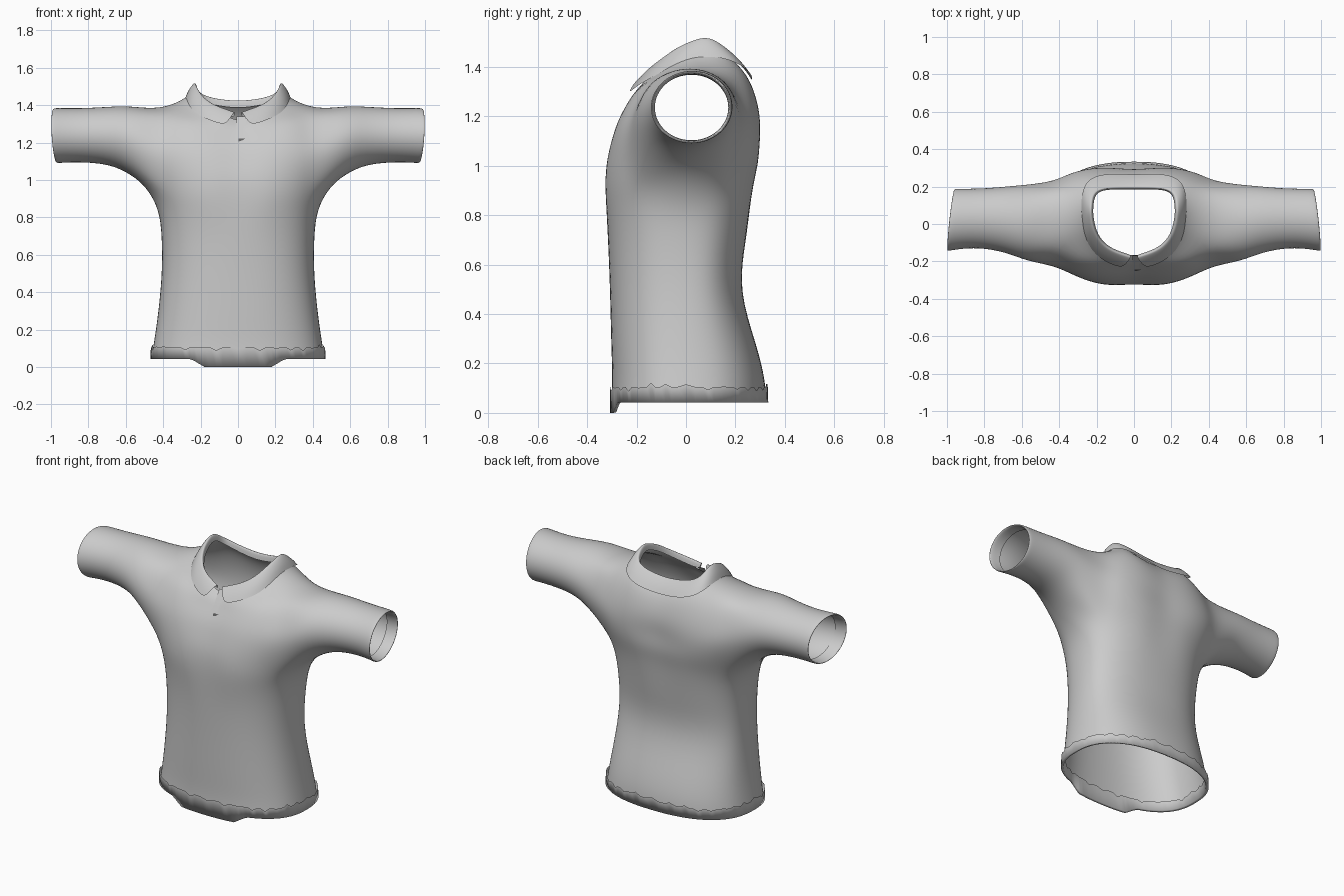
import bpy, bmesh, math, random
from mathutils import Vector as V

if "Cube" in bpy.data.objects:
    bpy.data.objects.remove(bpy.data.objects["Cube"])

random.seed(4)
N = 12  # columns from centre front (0) to centre back (12)


def material(name, c):
    m = bpy.data.materials.new(name)
    m.diffuse_color = (c, c, c, 1)
    m.use_nodes = True
    m.node_tree.nodes["Principled BSDF"].inputs["Base Color"].default_value = m.diffuse_color
    return m


fabric = material("grey_fabric", 0.6)
dark = material("dark_grey_button", 0.12)


def make(name, verts, faces, mat, mirror=False, subsurf=0):
    me = bpy.data.meshes.new(name)
    me.from_pydata([tuple(v) for v in verts], [], faces)
    bm = bmesh.new()
    bm.from_mesh(me)
    bmesh.ops.recalc_face_normals(bm, faces=bm.faces)
    bm.to_mesh(me)
    bm.free()
    me.materials.append(mat)
    ob = bpy.data.objects.new(name, me)
    bpy.context.collection.objects.link(ob)
    if mirror:
        mod = ob.modifiers.new("mirror", 'MIRROR')
        mod.use_clip = True
        mod.merge_threshold = 0.002
    if subsurf:
        mod = ob.modifiers.new("smooth", 'SUBSURF')
        mod.levels = mod.render_levels = subsurf
    for p in me.polygons:
        p.use_smooth = True
    return ob


def grid_faces(rows, cols, closed=False):
    return [(r * cols + c, r * cols + (c + 1) % cols,
             (r + 1) * cols + (c + 1) % cols, (r + 1) * cols + c)
            for r in range(rows - 1) for c in range(cols if closed else cols - 1)]


def torso_point(t, z, w, front, back):
    """Rounded cross-section point; t runs from 0 (front) to pi (back)."""
    s, c = math.sin(t), math.cos(t)
    x = w * math.copysign(abs(s) ** 0.85, s) if abs(s) > 1e-6 else 0
    return V((x, (-front if c > 0 else back) * abs(c) ** 0.8, z))


# --- torso rows: height, half width, front depth, back depth
levels = [(.06, .465, .303, .327), (.14, .452, .30, .322), (.27, .432, .305, .29),
          (.5, .408, .31, .212), (.7, .41, .318, .245), (.84, .425, .335, .268),
          (.93, .455, .343, .285)]
rows = [[torso_point(math.pi * c / N, *lv) for c in range(N + 1)] for lv in levels]
for i, k in ((-1, 1.0), (-2, 0.6)):
    rows[i][0].y += .022 * k          # shallow dip at centre front
    rows[i][N].y -= .015 * k          # and along the spine
for c, dx, dz in ((5, .02, .02), (6, .04, .03), (7, .02, .02)):
    rows[-1][c] += V((dx, 0, dz))     # underarm flare

# --- upper rows: chest beside the armholes, shoulder, collar seam, neckline
chest_front = [(0, -.288, 1.11), (.11, -.298, 1.12), (.22, -.293, 1.14), (.33, -.268, 1.15), (.43, -.228, 1.16)]
chest_back = [(.43, .235, 1.15), (.34, .28, 1.13), (.22, .303, 1.11), (.11, .298, 1.10), (0, .285, 1.10)]
shoulder = [(0, -.228, 1.24), (.10, -.228, 1.26), (.20, -.218, 1.29), (.30, -.19, 1.325), (.39, -.13, 1.345),
            (.41, -.05, 1.37), (.42, .04, 1.377), (.41, .12, 1.368), (.39, .185, 1.34), (.31, .25, 1.31),
            (.20, .285, 1.28), (.10, .29, 1.26), (0, .285, 1.25)]
seam = [(0, -.2, 1.285), (.07, -.212, 1.295), (.15, -.19, 1.32), (.21, -.14, 1.35), (.25, -.07, 1.39),
        (.262, 0, 1.425), (.268, .07, 1.44), (.268, .13, 1.438), (.258, .19, 1.42), (.225, .235, 1.39),
        (.16, .255, 1.365), (.08, .255, 1.35), (0, .25, 1.345)]
neck = [(0, -.165, 1.315), (.05, -.165, 1.335), (.12, -.14, 1.38), (.18, -.09, 1.42), (.21, -.03, 1.465),
        (.222, .03, 1.49), (.225, .07, 1.503), (.222, .11, 1.495), (.215, .15, 1.465), (.19, .18, 1.44),
        (.13, .19, 1.42), (.065, .19, 1.41), (0, .19, 1.405)]
shoulder, seam, neck = ([V(p) for p in r] for r in (shoulder, seam, neck))
chest = [V(p) for p in chest_front] + [None] * 3 + [V(p) for p in chest_back]


def between(a, b, bulge):
    """Row halfway between two rows, pushed outward; armhole columns stay empty."""
    return [None if p is None or q is None else
            (p + q) / 2 + V((0, math.copysign(bulge, p.y), 0)) for p, q in zip(a, b)]


r1 = len(rows) - 1
rows += [between(rows[-1], chest, .01), chest, between(chest, shoulder, .008), shoulder, seam, neck]
r2 = r1 + 4
verts, index = [], {}
for r, row in enumerate(rows):
    for c, p in enumerate(row):
        if p is not None:
            index[r, c] = len(verts)
            verts.append(p)
faces = [(index[r, c], index[r, c + 1], index[r + 1, c + 1], index[r + 1, c])
         for r in range(len(rows) - 1) for c in range(N)
         if not (r1 <= r < r2 and 4 <= c < 8)]

# --- sleeves grow out of the armhole loop
hole = ([(r1, 6), (r1, 5)] + [(r, 4) for r in range(r1, r2 + 1)] + [(r2, 5), (r2, 6), (r2, 7)]
        + [(r, 8) for r in range(r2, r1 - 1, -1)] + [(r1, 7)])
last = [index[k] for k in hole]
# x, bottom, top, front, back, slant of the opening
sleeve = [(.57, 1.025, 1.40, -.205, .215, 0), (.68, 1.078, 1.396, -.155, .205, .2),
          (.82, 1.092, 1.386, -.128, .193, .6), (.94, 1.09, 1.388, -.14, .192, 1),
          (.98, 1.085, 1.388, -.15, .192, 1), (.982, 1.097, 1.375, -.138, .18, 1),
          (.91, 1.10, 1.372, -.13, .175, 1)]
for x, z0, z1, y0, y1, slant in sleeve:
    ring = []
    for k in range(16):
        a = 2 * math.pi * k / 16
        y = (y0 + y1) / 2 - (y1 - y0) / 2 * math.sin(a)
        z = (z0 + z1) / 2 - (z1 - z0) / 2 * math.cos(a)
        ring.append(len(verts))
        verts.append(V((x + slant * (.11 * (.02 - y) + .06 * (z - 1.24)), y, z)))
    faces += [(last[k], last[(k + 1) % 16], ring[(k + 1) % 16], ring[k]) for k in range(16)]
    last = ring
make("shirt_body", verts, faces, fabric, True, 2)


# --- folded collar: rises from the neckline, rolls over and lies on the seam
def outward(p, d, dz):
    return p + V((p.x, p.y - .03, 0)).normalized() * d + V((0, 0, dz))


inner = [V((.018, -.17, 1.345))] + neck[2:]
outer = [V((.065, -.222, 1.288))] + seam[2:]
strips = [[outward(p, -.006, -.02) for p in inner],
          [outward(p, 0, .02) for p in inner],
          [outward(p, .014, .018) for p in inner],
          [outward((p + q) / 2, .02, .012) for p, q in zip(inner, outer)],
          [outward(q, .014, .002) for q in outer]]
for s in strips:
    s[-1].x = 0
make("collar", sum(strips, []), grid_faces(5, N), fabric, True, 2)

# --- hem band: uneven stitched edge, turned in at the bottom, dropped at centre front
M = 96
upper, low, low_in, tuck = [], [], [], []
for i in range(M):
    t = 2 * math.pi * i / M
    p = torso_point(t, .05, .468, .308, .333)
    q = torso_point(t, .1, .46, .303, .327)
    drop = max(0, min(1, (.25 - abs(p.x)) / .07)) if p.y < 0 else 0
    jag = random.uniform(-.02, .02) if i % 3 == 0 else 0
    low.append(V((p.x, p.y, .043 - .043 * drop)))
    low_in.append(V((p.x * .965, p.y * .955, .046 - .043 * drop)))
    upper.append(V((q.x * 1.012, q.y * 1.012, .105 + jag)))
    tuck.append(V((q.x * .96, q.y * .95, .10 + jag)))
make("hem_band", upper + low + low_in + tuck, grid_faces(4, M, True), fabric)


# --- placket strip and button at centre front
def front_y(z):
    pts = [(1.11, -.288), (1.24, -.228), (1.285, -.2), (1.345, -.16)]
    for (a, ya), (b, yb) in zip(pts, pts[1:]):
        if z <= b:
            return ya + (yb - ya) * (z - a) / (b - a)
    return -.16


def plate(name, x0, x1, zs, lift, mat):
    vs = [V((x, front_y(z) - lift, z)) for z in zs for x in (x0, x1)]
    make(name, vs, grid_faces(len(zs), 2), mat)


plate("placket", -.008, .042, (1.23, 1.26, 1.285, 1.31, 1.34), .006, fabric)
plate("button", .004, .038, (1.19, 1.222), .008, dark)
